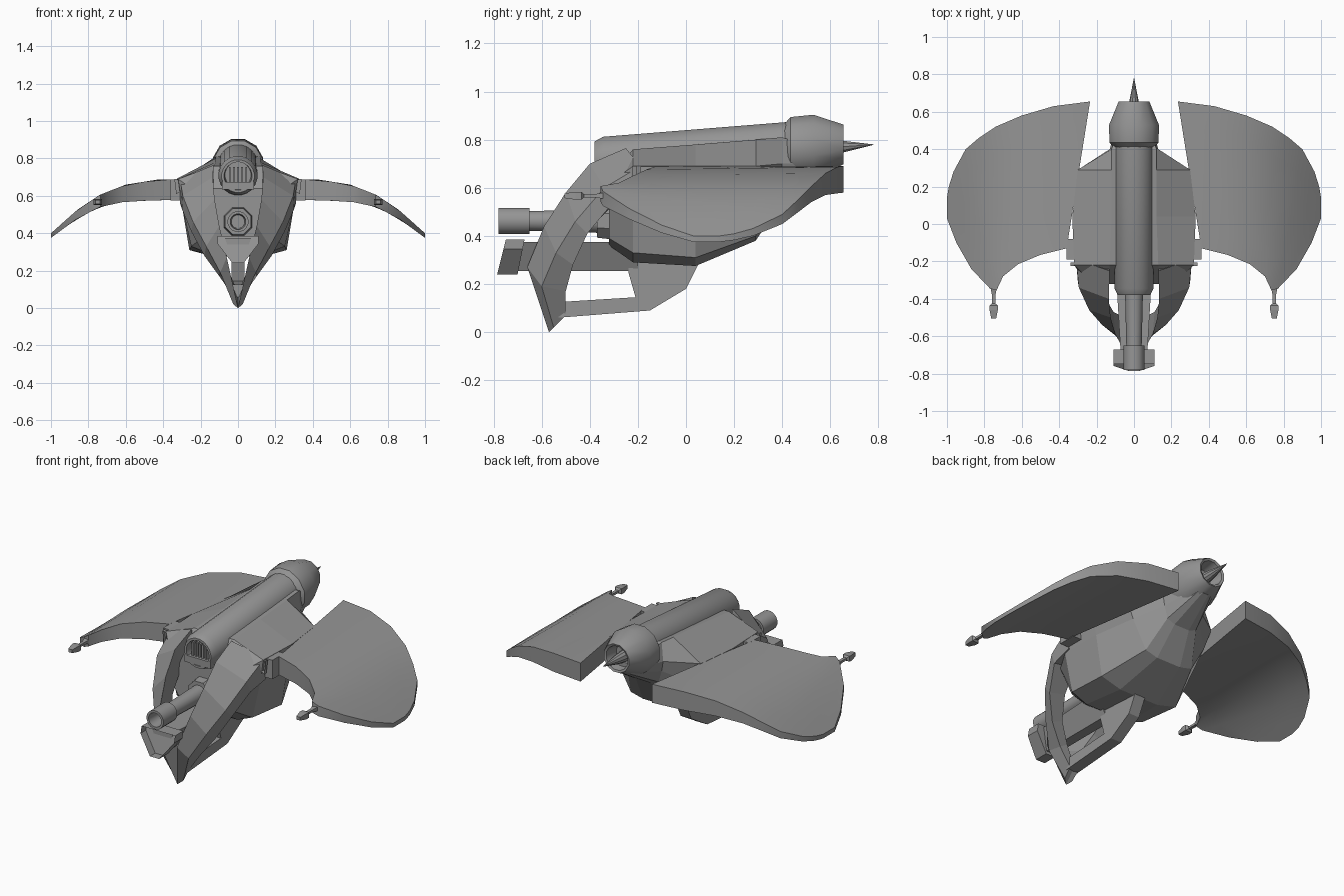
import bpy
import bmesh
import math

cube = bpy.data.objects.get("Cube")
if cube:
    bpy.data.objects.remove(cube, do_unlink=True)

hull_grey = bpy.data.materials.new("hull_grey")
hull_grey.use_nodes = True
GREY = (0.3, 0.3, 0.3, 1)
hull_grey.diffuse_color = GREY
hull_grey.node_tree.nodes["Principled BSDF"].inputs["Base Color"].default_value = GREY


def finish(name, bm, mirror=False, smooth=False):
    """Turn a bmesh into a finished, coloured object."""
    bmesh.ops.recalc_face_normals(bm, faces=bm.faces)
    mesh = bpy.data.meshes.new(name)
    bm.to_mesh(mesh)
    bm.free()
    mesh.materials.append(hull_grey)
    obj = bpy.data.objects.new(name, mesh)
    bpy.context.collection.objects.link(obj)
    if mirror:
        obj.modifiers.new("Mirror", "MIRROR").use_clip = False
    if smooth:
        bpy.ops.object.select_all(action="DESELECT")
        obj.select_set(True)
        bpy.context.view_layer.objects.active = obj
        bpy.ops.object.shade_smooth_by_angle(angle=math.radians(32))
    return obj


def loft(name, rings, mirror=False, smooth=False):
    """Skin a row of equal-sized closed rings and cap both ends."""
    bm = bmesh.new()
    rows = [[bm.verts.new(p) for p in ring] for ring in rings]
    count = len(rows[0])
    for a, b in zip(rows, rows[1:]):
        for i in range(count):
            j = (i + 1) % count
            bm.faces.new((a[i], a[j], b[j], b[i]))
    bm.faces.new(rows[0])
    bm.faces.new(rows[-1])
    return finish(name, bm, mirror, smooth)


def lathe(name, profile, base, slope=0.0, sides=16, smooth=True):
    """Spin (y, radius) pairs around a lengthwise axis that may climb."""
    turns = [math.tau * (i + 0.5) / sides for i in range(sides)]
    rings = [[(r * math.sin(t), y, base + slope * y + r * math.cos(t)) for t in turns]
             for y, r in profile]
    return loft(name, rings, smooth=smooth)


def extrude(name, outline, half):
    """Thicken a (y, z) side outline across the centre line."""
    return loft(name, [[(x, y, z) for y, z in outline] for x in (-half, half)])


def box(name, x, y, z, mirror=False):
    rings = [[(x[0], v, z[0]), (x[1], v, z[0]), (x[1], v, z[1]), (x[0], v, z[1])] for v in y]
    return loft(name, rings, mirror)


def interp(table, x):
    """Piecewise linear lookup."""
    for (x0, v0), (x1, v1) in zip(table, table[1:]):
        if x <= x1:
            return v0 + (v1 - v0) * max(0, x - x0) / (x1 - x0)
    return table[-1][1]


# Hull: half sections (x, z) from top edge to keel, mirrored into full rings
hull = [
    (-.32, [(.13, .64), (.22, .62), (.25, .52), (.17, .39), (.07, .36)]),
    (-.22, [(.13, .76), (.32, .69), (.30, .55), (.25, .33), (.15, .29)]),
    (.04, [(.12, .78), (.33, .69), (.30, .55), (.26, .31), (.13, .275)]),
    (.29, [(.12, .80), (.30, .69), (.25, .56), (.16, .40), (.08, .38)]),
    (.40, [(.12, .81), (.13, .70), (.12, .64), (.10, .57), (.05, .55)]),
    (.60, [(.05, .74), (.07, .71), (.06, .69), (.04, .68), (.02, .67)]),
]
loft("hull", [[(x, y, z) for x, z in half] + [(-x, y, z) for x, z in reversed(half)]
              for y, half in hull])

# Front mandibles: front edge, outer ridge, outer back edge, inner back edge
mandible = [
    [(.13, -.25, .765), (.31, -.19, .69), (.31, -.18, .56), (.13, -.2, .56)],
    [(.135, -.4, .70), (.295, -.34, .60), (.30, -.31, .53), (.17, -.29, .54)],
    [(.125, -.5, .58), (.24, -.46, .46), (.25, -.41, .41), (.15, -.4, .43)],
    [(.10, -.59, .44), (.17, -.54, .33), (.18, -.47, .28), (.11, -.47, .31)],
    [(.06, -.66, .27), (.095, -.6, .19), (.10, -.5, .17), (.05, -.5, .2)],
    [(0, -.57, 0), (.025, -.55, .02), (.03, -.5, .07), (0, -.5, .08)],
]
loft("mandible", mandible, mirror=True)

# Triangular shoulder vent frames
vent = [(.22, .67), (.34, .69), (.33, .61)]
bm = bmesh.new()
face = bm.faces.new([bm.verts.new((x, -.225, z)) for x, z in vent])
bmesh.ops.inset_region(bm, faces=[face], thickness=.014, use_boundary=True)
bmesh.ops.translate(bm, verts=face.verts, vec=(0, .02, 0))
finish("shoulder_vent", bm, mirror=True)
box("wing_root", (.2, .36), (-.19, -.08), (.575, .688), mirror=True)

# Wings: (leading, trailing) plan points, drooping towards the tips
stations = [
    ((.36, -.13), (.235, .655)), ((.5, -.165), (.43, .63)),
    ((.62, -.215), (.6, .58)), ((.70, -.28), (.74, .52)),
    ((.735, -.355), (.83, .46)), ((.77, -.345), (.9, .4)),
    ((.87, -.24), (.965, .28)), ((.95, -.1), (.99, .2)),
    ((1, .03), (1, .14)),
]
top_height = [(.23, .69), (.43, .687), (.6, .66), (.74, .605), (.86, .525), (1, .4)]
thickness = [(.23, .11), (.43, .11), (.6, .09), (.74, .065), (.9, .04), (1, .025)]
STEPS = 6
wing = []
for lead, trail in stations:
    upper, lower = [], []
    for i in range(STEPS + 1):
        x, y = (a + (b - a) * i / STEPS for a, b in zip(lead, trail))
        z = interp(top_height, x)
        upper.append((x, y, z))
        lower.append((x, y, z - interp(thickness, x)))
    wing.append(upper + lower[::-1])
loft("wing", wing, mirror=True, smooth=True)

# Wingtip guns: thin rod swelling into a pod
tip = [(-.33, .02), (-.38, .009), (-.425, .009), (-.435, .022), (-.46, .022), (-.505, .013)]
loft("wingtip_gun", [[(.75 + sx * r, y, .567 + sz * r * .75)
                      for sx, sz in ((-1, -1), (1, -1), (1, 1), (-1, 1))]
                     for y, r in tip], mirror=True)

# Dorsal engine tube with a hollow intake and grille
SLOPE = .08
lathe("engine_tube", [(-.31, .07), (-.38, .075), (-.38, .088), (-.345, .105), (.43, .105)],
      .736, SLOPE, 20)
for i in range(-2, 3):
    x = i * .022
    box("intake_bar", (x - .005, x + .005), (-.365, -.33), (.65, .755))
box("intake_sill", (-.085, .085), (-.38, -.25), (.635, .675))

# Rear engine bell with a spike in its hollow end
lathe("engine_bell", [(.41, .11), (.435, .136), (.53, .138), (.655, .085), (.65, .072), (.57, .06)],
      .728, SLOPE, 12)
lathe("tail_spike", [(.56, .036), (.65, .026), (.78, .001)], .728, .066, 10)

# Main gun: hollow muzzle, barrel and collar
lathe("gun", [(-.68, .036), (-.78, .042), (-.78, .056), (-.65, .056), (-.65, .042),
              (-.4, .048), (-.3, .055)], .462)
lathe("gun_collar", [(-.37, .06), (-.37, .075), (-.29, .085)], .462, 0, 8, False)

# Chin: sloped triangular muzzle, recessed, with a beam behind
bm = bmesh.new()
wedge = [(-.11, .385), (.11, .385), (.11, .345), (.03, .24), (-.03, .24), (-.11, .345)]
front = [bm.verts.new((x, -.785 + (z - .24) * .25, z)) for x, z in wedge]
back = [bm.verts.new((x, -.70 + (z - .24) * .2, z)) for x, z in wedge]
face = bm.faces.new(front)
bm.faces.new(back[::-1])
for i in range(len(wedge)):
    j = (i + 1) % len(wedge)
    bm.faces.new((front[i], back[i], back[j], front[j]))
bmesh.ops.inset_region(bm, faces=[face], thickness=.02)
bmesh.ops.translate(bm, verts=face.verts, vec=(0, .05, 0))
finish("chin_muzzle", bm)
loft("chin_beam", [[(-w, y, .375), (w, y, .375), (.03, y, .255), (-.03, y, .255)]
                   for y, w in ((-.71, .07), (-.2, .1))])

# Lower keel: skid bar sweeping up into the belly
extrude("keel", [(-.53, .06), (-.15, .09), (0, .18), (.06, .3), (-.24, .32),
                 (-.24, .25), (-.21, .145), (-.53, .125)], .035)
